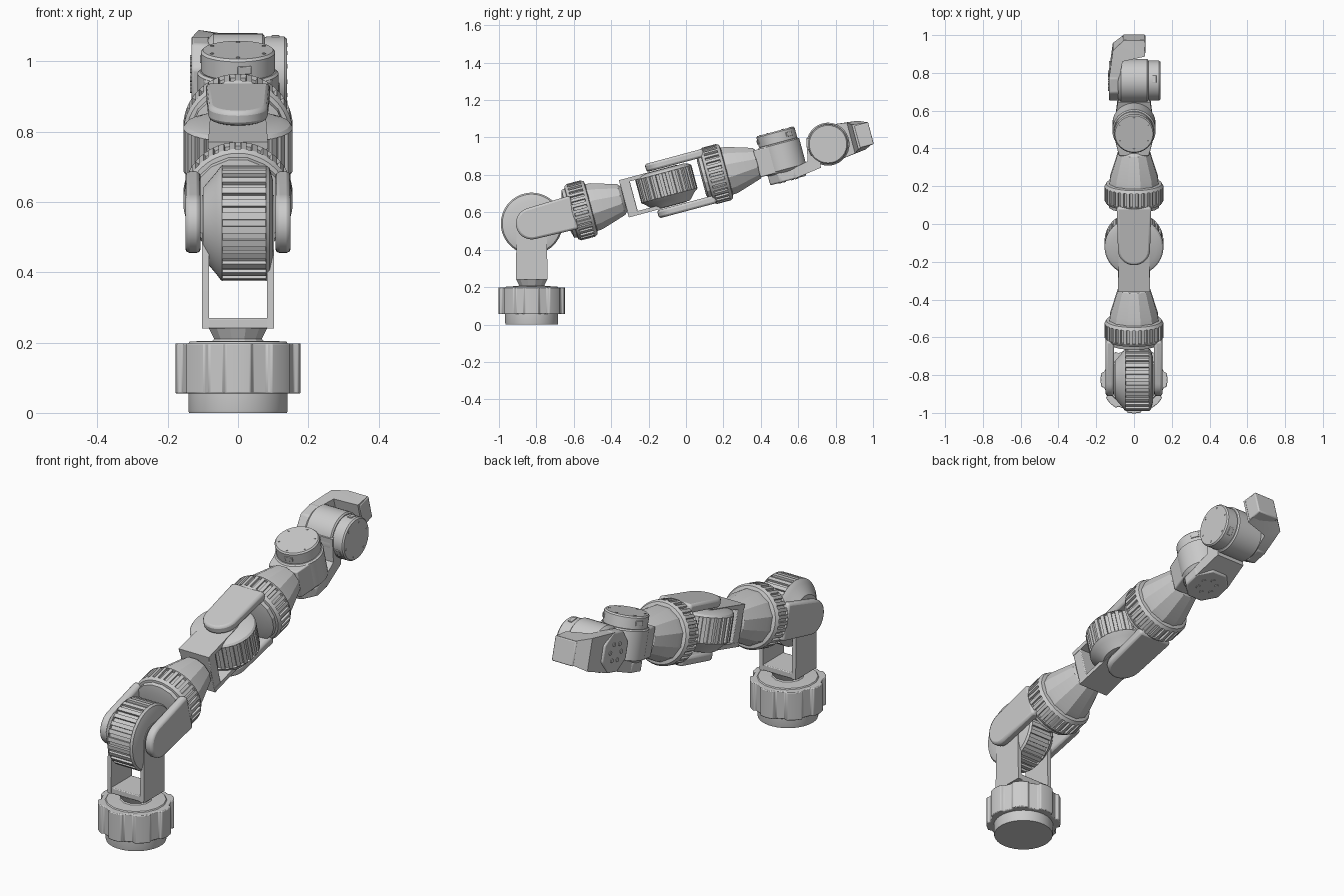
import bpy, bmesh
from math import sin, cos, pi, radians
from mathutils import Matrix, Vector

if "Cube" in bpy.data.objects:
    bpy.data.objects.remove(bpy.data.objects["Cube"])

T = lambda x, y, z: Matrix.Translation((x, y, z))
R = lambda deg, axis: Matrix.Rotation(radians(deg), 4, axis)
TO_X = R(90, 'Y')                      # turns a lathe's z axis onto x


def finish(name, bm, frame, bevel=0):
    bmesh.ops.recalc_face_normals(bm, faces=bm.faces)
    me = bpy.data.meshes.new(name)
    bm.to_mesh(me)
    bm.free()
    ob = bpy.data.objects.new(name, me)
    ob.matrix_world = frame
    bpy.context.collection.objects.link(ob)
    if bevel:
        m = ob.modifiers.new("bevel", 'BEVEL')
        m.width, m.segments, m.angle_limit = bevel, 2, radians(40)
    return ob


def lathe(name, frame, profile, seg, slot_band=None, step=2, bevel=0):
    """Revolve (radius, z) points; optionally sink slots into one band."""
    bm = bmesh.new()
    rings = [[bm.verts.new((r * cos(2 * pi * (i + .5) / seg), r * sin(2 * pi * (i + .5) / seg), z))
              for i in range(seg)] for r, z in profile]
    slots = []
    for b, (lo, hi) in enumerate(zip(rings, rings[1:])):
        for i in range(seg):
            j = (i + 1) % seg
            f = bm.faces.new((lo[i], lo[j], hi[j], hi[i]))
            if b == slot_band and i % step == 0:
                slots.append(f)
    bm.faces.new(rings[0][::-1])
    bm.faces.new(rings[-1])
    if slots:
        bmesh.ops.recalc_face_normals(bm, faces=bm.faces)
        bmesh.ops.inset_individual(bm, faces=slots, thickness=.002, depth=-.011)
    return finish(name, bm, frame, bevel)


def prism(name, frame, pts, lo, hi, axis, bevel=0):
    """Extrude a 2D outline from lo to hi along a local axis."""
    place = {'X': lambda p, h: (h, p[0], p[1]),
             'Y': lambda p, h: (p[0], h, p[1]),
             'Z': lambda p, h: (p[0], p[1], h)}[axis]
    bm = bmesh.new()
    a = [bm.verts.new(place(p, lo)) for p in pts]
    b = [bm.verts.new(place(p, hi)) for p in pts]
    bm.faces.new(a)
    bm.faces.new(b[::-1])
    for i in range(len(pts)):
        j = (i + 1) % len(pts)
        bm.faces.new((a[i], a[j], b[j], b[i]))
    return finish(name, bm, frame, bevel)


def tongue(r, end, half, up=True, n=14):
    """Half-round outline around the joint that runs straight to z = end."""
    s = -1 if up else 1
    arc = [(r * cos(pi * i / n), s * r * sin(pi * i / n)) for i in range(n + 1)]
    return arc + [(-half, end), (half, end)]


def yoke(name, frame, base, thick, neck):
    # neck, cross plate and two arms holding the drum
    lathe(name + "_neck", frame, [(.085, neck), (.07, neck + .015), (.085, base)], 12)
    prism(name + "_plate", frame, [(-.1, base), (.1, base), (.102, base + thick), (-.102, base + thick)],
          -.083, .083, 'Y', .004)
    for side, s in (("left", -1), ("right", 1)):
        prism(f"{name}_arm_{side}", frame, tongue(.08, base, .085, up=False),
              *sorted((s * .082, s * .103)), 'X')


def big_joint(name, drum_frame, frame, r):
    # ribbed drum with a sloped cover on one side
    lathe(name + "_drum", drum_frame @ TO_X,
          [(.1, -.1), (r - .02, -.062), (r - .004, -.05), (r, -.045), (r, .08), (r - .008, .09), (.12, .1)],
          52, slot_band=3)
    # fork plates on both sides
    for side, s in (("left", -1), ("right", 1)):
        prism(f"{name}_fork_{side}", frame, tongue(.085, .235, .092),
              *sorted((s * .106, s * .15)), 'X', .012)
    lathe(name + "_fork_base", frame, [(.095, .19), (.135, .2), (.14, .235)], 16)
    # ribbed collar and faceted cone
    lathe(name + "_collar", frame,
          [(.125, .215), (.147, .22), (.156, .235), (.156, .31), (.147, .326), (.12, .333)],
          60, slot_band=2)
    lathe(name + "_cone", frame, [(.135, .32), (.131, .36), (.088, .495), (.07, .51)], 12)


def small_joint(name, frame, tip, half_tip):
    # round body and cap
    lathe(name + "_body", frame @ TO_X, [(.1, -.085), (.115, -.07), (.115, .07), (.108, .076)], 36)
    lathe(name + "_cap", frame @ TO_X, [(.1, .07), (.106, .08), (.106, .132), (.1, .139)], 36)
    # small windows round the cap and screws on its face
    for k in range(3):
        fr = frame @ R(120 * k + 40, 'X')
        prism(f"{name}_cap_block_{k}", fr, [(.092, -.02), (.109, -.02), (.109, .02), (.092, .02)],
              .095, .118, 'X', .002)
    for k in range(6):
        fr = frame @ R(60 * k, 'X') @ T(0, 0, .085) @ TO_X
        lathe(f"{name}_cap_screw_{k}", fr, [(.006, .13), (.006, .141)], 8)
    # octagonal link plate with a ring of bolts
    oct_pts = [(.108 * cos(pi / 8 + pi * i / 4), .108 * sin(pi / 8 + pi * i / 4)) for i in range(8)]
    prism(name + "_link_plate", frame, oct_pts, -.133, -.08, 'X', .008)
    for k in range(6):
        fr = frame @ R(60 * k, 'X') @ T(0, 0, .045) @ TO_X
        lathe(f"{name}_bolt_{k}", fr, [(.011, -.137), (.011, -.12)], 6)
    # tapered link arm: (x, z, half width)
    sec = [(-.133, .03, .098), (-.112, .185, .08), (-.055, tip, half_tip), (.055, tip, half_tip),
           (.058, .15, half_tip + .01), (-.06, .127, .085), (-.08, .03, .098)]
    bm = bmesh.new()
    a = [bm.verts.new((x, -h, z)) for x, z, h in sec]
    b = [bm.verts.new((x, h, z)) for x, z, h in sec]
    bm.faces.new(a)
    bm.faces.new(b[::-1])
    for i in range(len(sec)):
        j = (i + 1) % len(sec)
        bm.faces.new((a[i], a[j], b[j], b[i]))
    bmesh.ops.triangulate(bm, faces=bm.faces)
    finish(name + "_link_arm", bm, frame)


# base foot and lobed housing
base = T(0, -.825, 0)
lathe("base_foot", base, [(.14, 0), (.142, .008), (.142, .06)], 40)
lobes = []
for i in range(8):
    for off, r in ((-15, .163), (-12, .177), (0, .1785), (12, .177), (15, .163)):
        t = radians(45 * i + off)
        lobes.append((r * cos(t), r * sin(t)))
prism("base_housing", base, lobes, .055, .198, 'Z', .004)
lathe("base_lid", base, [(.15, .19), (.14, .203), (.095, .205)], 16)

# shoulder and arm frames: the whole arm lies on one line tilted 15 degrees
shoulder = T(0, -.825, .54)
arm = shoulder @ R(-75, 'X')
elbow = arm @ T(0, 0, .75) @ R(-90, 'Z')

yoke("shoulder_yoke", shoulder, -.3, .03, -.345)
big_joint("shoulder", shoulder, arm, .165)
yoke("elbow_yoke", elbow, -.24, .055, -.255)
big_joint("elbow", elbow, elbow, .156)

# wrist joints, the second turned a quarter turn
wrist = arm @ T(0, 0, 1.385) @ R(-90, 'Z')
prism("wrist_neck", wrist, [(-.08, -.14), (.08, -.14), (.108, -.02), (-.108, -.02)], -.078, .07, 'X', .006)
small_joint("wrist_pitch", wrist, .2, .075)
hand = arm @ T(0, 0, 1.64)
small_joint("wrist_roll", hand, .235, .058)
# end block
prism("tool_block", hand, [(-.06, .16), (.06, .16), (.06, .237), (-.06, .237)], -.058, .064, 'Y', .006)

# smooth round parts, keep facets sharp
bpy.ops.object.select_all(action='SELECT')
bpy.context.view_layer.objects.active = bpy.context.selected_objects[0]
bpy.ops.object.shade_smooth_by_angle(angle=radians(20))
